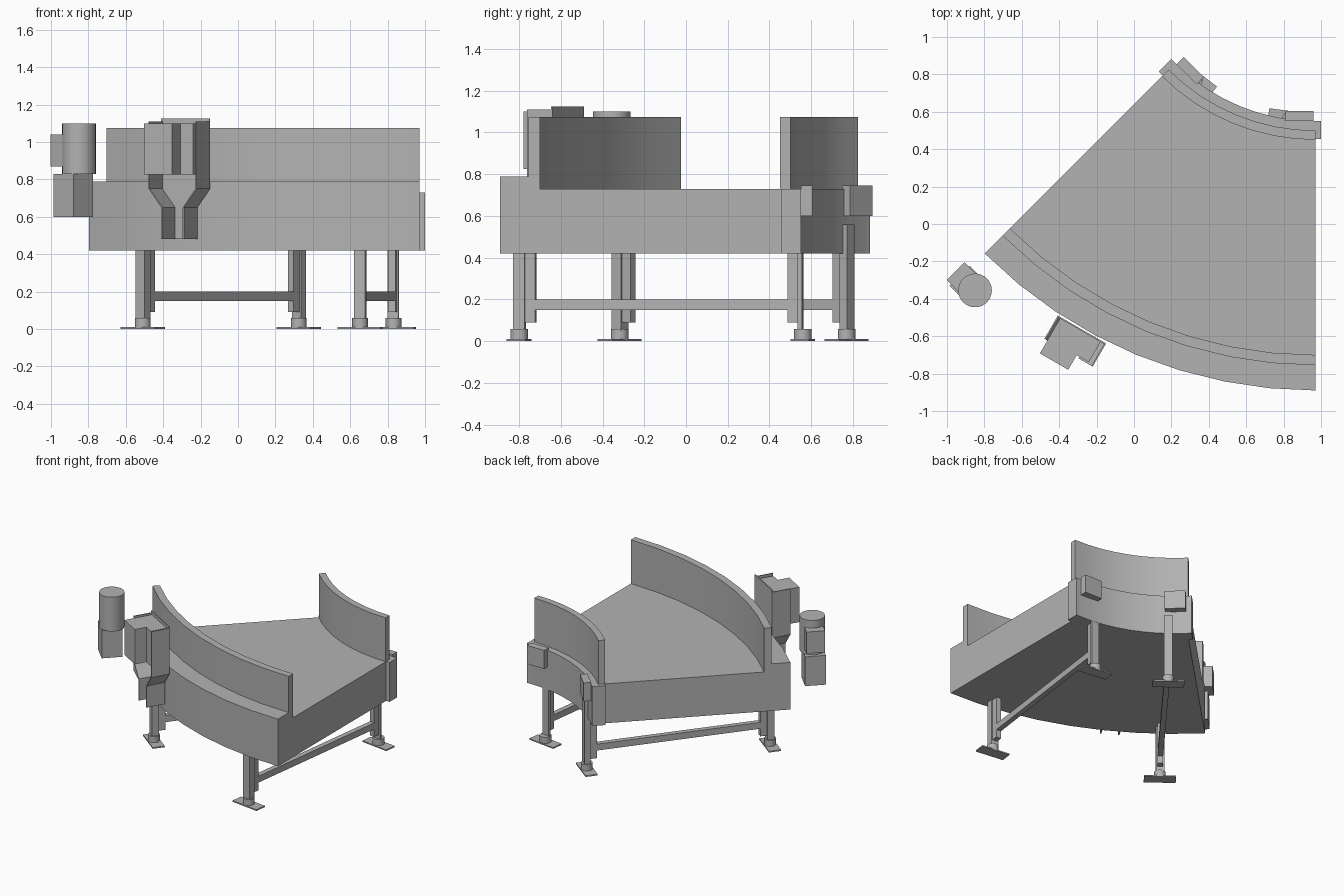
import bpy, bmesh
from math import sin, cos, radians

if "Cube" in bpy.data.objects:
    bpy.data.objects.remove(bpy.data.objects["Cube"])

CENTRE_X, CENTRE_Y = 0.97, 1.61   # pivot of the curved conveyor
SWEEP = 45
STEPS = 8

grey = bpy.data.materials.new("plain_grey")
grey.use_nodes = True
grey.diffuse_color = (0.45, 0.45, 0.45, 1)
grey.node_tree.nodes["Principled BSDF"].inputs["Base Color"].default_value = (0.45, 0.45, 0.45, 1)


def place(angle, r, t, z):
    """Point at radius r on a spoke, shifted t along the tangent."""
    s, c = sin(radians(angle)), cos(radians(angle))
    return (CENTRE_X - r * s + t * c, CENTRE_Y - r * c - t * s, z)


def finish(name, bm, smooth=False):
    bmesh.ops.recalc_face_normals(bm, faces=bm.faces)
    mesh = bpy.data.meshes.new(name)
    bm.to_mesh(mesh)
    bm.free()
    mesh.materials.append(grey)
    obj = bpy.data.objects.new(name, mesh)
    bpy.context.collection.objects.link(obj)
    if smooth:
        bpy.ops.object.select_all(action='DESELECT')
        bpy.context.view_layer.objects.active = obj
        obj.select_set(True)
        bpy.ops.object.shade_smooth_by_angle(angle=radians(30))
    return obj


def loft(name, rings, smooth=False):
    """Skin a list of equal-length rings and cap both ends."""
    bm = bmesh.new()
    loops = [[bm.verts.new(p) for p in ring] for ring in rings]
    n = len(loops[0])
    for a, b in zip(loops, loops[1:]):
        for i in range(n):
            j = (i + 1) % n
            bm.faces.new((a[i], a[j], b[j], b[i]))
    bm.faces.new(loops[0])
    bm.faces.new(loops[-1])
    return finish(name, bm, smooth)


def sweep(name, profile):
    """Sweep an (r, z) profile around the bend."""
    angles = [SWEEP * i / STEPS for i in range(STEPS + 1)]
    return loft(name, [[place(a, r, 0, z) for r, z in profile] for a in angles], True)


def block(name, angle, r0, r1, t0, t1, z0, z1):
    corners = ((r0, t0), (r1, t0), (r1, t1), (r0, t1))
    return loft(name, [[place(angle, r, t, z) for r, t in corners] for z in (z0, z1)])


def cylinder(name, x, y, radius, z0, z1, sides=24):
    ring = [(x + radius * cos(radians(360 * i / sides)),
             y + radius * sin(radians(360 * i / sides))) for i in range(sides)]
    return loft(name, [[(px, py, z) for px, py in ring] for z in (z0, z1)], True)


# Curved bed with a raised outer ledge, and the two guide walls
sweep("conveyor_bed", [(1.06, 0.42), (2.5, 0.42), (2.5, 0.79), (2.36, 0.79), (2.36, 0.73), (1.06, 0.73)])
sweep("outer_guide_wall", [(2.31, 0.73), (2.365, 0.73), (2.365, 1.075), (2.31, 1.075)])
sweep("inner_guide_wall", [(1.11, 0.73), (1.16, 0.73), (1.16, 1.075), (1.11, 1.075)])

# End plates and small boxes on the inner side
for side, angle, d in (("left", 0, -1), ("right", SWEEP, 1)):
    block(side + "_end_plate", angle, 1.06, 1.155, -0.03 * d, 0.01 * d, 0.42, 0.73)
    block(side + "_sensor_box", angle, 1.005, 1.06, 0.01 * d, 0.16 * d, 0.60, 0.745)

# Leg frames: post, bracket, round foot and floor plate, joined by a beam
for side, angle, inner_top in (("left", 7.5, 0.42), ("right", 37.5, 0.56)):
    legs = (("outer", 2.43, 2.40, 2.455, 2.35, 2.40, 0.42),
            ("inner", 1.06, 1.035, 1.08, 1.08, 1.13, inner_top))
    for row, foot_r, p0, p1, b0, b1, top in legs:
        name = f"{side}_{row}_"
        if row == "inner" and side == "left":
            p0, p1 = 1.06, 1.08
        block(name + "leg_post", angle, p0, p1, -0.03, 0.03, 0.05, top)
        block(name + "leg_bracket", angle, b0, b1, -0.02, 0.02, 0.09, 0.42)
        block(name + "floor_plate", angle, foot_r - 0.045, foot_r + 0.045, -0.115, 0.115, 0, 0.01)
        x, y, _ = place(angle, foot_r, 0, 0)
        cylinder(name + "foot", x, y, 0.042, 0.01, 0.058)
    block(side + "_cross_beam", angle, 1.13, 2.35, -0.02, 0.02, 0.15, 0.20)

# Open tapered channel carrying the control box
MOUNT, MID, THICK = 30, 0.006, 0.008
outline = ((0.149, 1.11), (0.149, 0.75), (0.07, 0.65), (0.07, 0.48))
loft("channel_back", [[place(MOUNT, r, MID + s * w, z) for r, s in
                       ((2.507, -1), (2.507, 1), (2.507 + THICK, 1), (2.507 + THICK, -1))]
                      for w, z in ((0.149, 1.125),) + outline[1:]])
for side, s in (("right", -1), ("left", 1)):
    loft(side + "_channel_flange",
         [[place(MOUNT, r, MID + s * (w - k), z) for r, k in
           ((2.507, 0), (2.65, 0), (2.65, THICK), (2.507, THICK))] for w, z in outline])

# Stepped control box
step = ((2.515, -0.125), (2.73, -0.125), (2.73, 0.05), (2.64, 0.05), (2.64, 0.125), (2.515, 0.125))
loft("control_box", [[place(MOUNT, r, t, z) for r, t in step] for z in (0.825, 1.1)])


# Drive motor standing on its gearbox, with a terminal box on its side
def turned_box(name, x, y, half_along, half_across, z0, z1):
    k = cos(radians(45))
    corners = [(a * half_along, b * half_across) for a, b in ((-1, -1), (1, -1), (1, 1), (-1, 1))]
    return loft(name, [[(x + (a + b) * k, y + (a - b) * k, z) for a, b in corners] for z in (z0, z1)])


turned_box("gearbox", -0.88, -0.33, 0.075, 0.075, 0.60, 0.83)
cylinder("motor", -0.85, -0.355, 0.09, 0.83, 1.1, 32)
turned_box("terminal_box", -0.915, -0.29, 0.067, 0.055, 0.87, 1.04)
